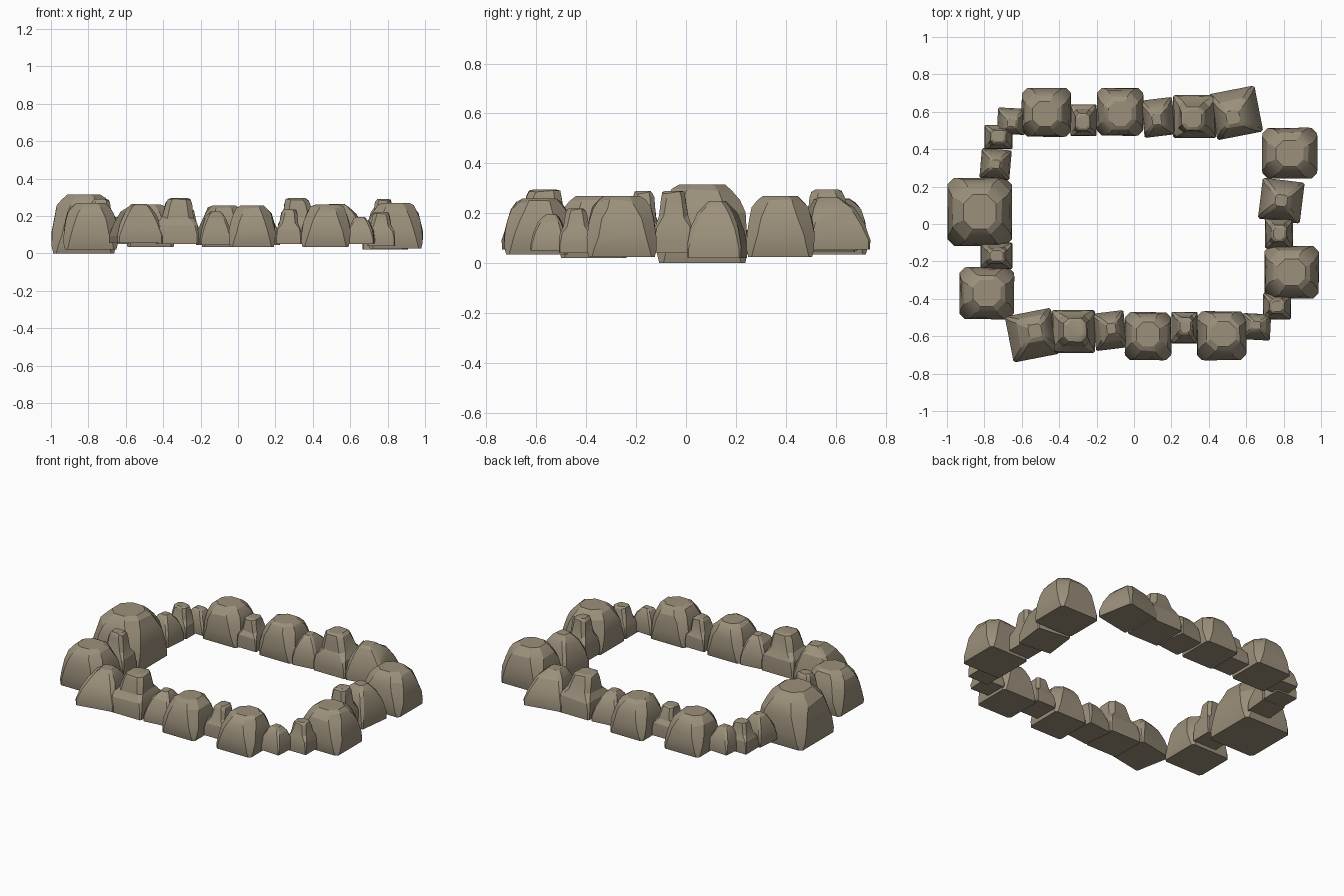
import bpy, bmesh, math, random
from mathutils import Vector, Matrix

if "Cube" in bpy.data.objects:
    bpy.data.objects.remove(bpy.data.objects["Cube"])

random.seed(4)
mat = bpy.data.materials.new("stone")
mat.diffuse_color = (0.33, 0.28, 0.20, 1)
mat.use_nodes = True
mat.node_tree.nodes["Principled BSDF"].inputs["Base Color"].default_value = mat.diffuse_color

# Rock profiles: (height fraction, half-width scale, corner cut)
PROFILES = {
    "boulder": [(0, .93, .05), (.12, .98, .10), (.35, 1.0, .16), (.62, .93, .20),
                (.80, .83, .24), (.93, .68, .26), (1, .50, .28)],
    "facet": [(0, .98, .03), (.18, 1.0, .04), (.50, .90, .08), (.78, .68, .12),
              (.93, .46, .14), (1, .28, .18)],
    "tower": [(0, .98, .03), (.20, 1.0, .04), (.42, .95, .06), (.58, .74, .16),
              (.88, .62, .20), (.96, .55, .22), (1, .40, .25)],
}
count = {}


def rock(kind, x0, x1, y0, y1, z0, z1, rot=0, lean=(0, 0)):
    """Stack of corner-cut rectangles; lean shifts the top."""
    hx, hy = (x1 - x0) / 2, (y1 - y0) / 2
    bm = bmesh.new()
    rings = []
    prof = PROFILES[kind]
    for i, (t, s, c) in enumerate(prof):
        a, b = hx * s, hy * s
        k = 2 * c * min(a, b)
        pts = [(a, b - k), (a - k, b), (-a + k, b), (-a, b - k),
               (-a, -b + k), (-a + k, -b), (a - k, -b), (a, -b + k)]
        j = 0.04 * min(hx, hy) if 1 < i < len(prof) - 1 else 0
        tilt = 0.03 * (z1 - z0) if 1 < i < len(prof) - 1 else 0
        ring = []
        for x, y in pts:
            ring.append(bm.verts.new((
                x + lean[0] * t * t + random.uniform(-j, j * .3) * (1 if x > 0 else -1),
                y + lean[1] * t * t + random.uniform(-j, j * .3) * (1 if y > 0 else -1),
                z0 + (z1 - z0) * t + random.uniform(-tilt, tilt))))
        rings.append(ring)
    for r, q in zip(rings, rings[1:]):
        for i in range(8):
            n = (i + 1) % 8
            bm.faces.new((r[i], r[n], q[n], q[i]))
    bm.faces.new(rings[0][::-1])
    bm.faces.new(rings[-1])
    bm.transform(Matrix.Translation(Vector(((x0 + x1) / 2, (y0 + y1) / 2, 0)))
                 @ Matrix.Rotation(math.radians(rot), 4, 'Z'))
    bmesh.ops.recalc_face_normals(bm, faces=bm.faces)
    count[kind] = count.get(kind, 0) + 1
    name = f"{kind}_rock_{count[kind]}"
    me = bpy.data.meshes.new(name)
    bm.to_mesh(me)
    bm.free()
    me.materials.append(mat)
    ob = bpy.data.objects.new(name, me)
    bpy.context.collection.objects.link(ob)
    bpy.context.view_layer.objects.active = ob
    ob.select_set(True)
    bpy.ops.object.shade_smooth_by_angle(angle=math.radians(20))
    ob.select_set(False)


# Front row, repeated for the back row by a half turn
row = [
    ("facet", -.67, -.42, -.72, -.47, .055, .265, 11, (.02, .02)),
    ("tower", -.44, -.21, -.69, -.46, .05, .295, 0, (.01, .01)),
    ("facet", -.215, -.045, -.67, -.47, .045, .225, 7, (.01, .01)),
    ("boulder", -.05, .20, -.73, -.47, .035, .255, 0, (0, .01)),
    ("tower", .20, .34, -.64, -.47, .05, .235, 0, (.005, .01)),
    ("boulder", .335, .60, -.73, -.465, .035, .26, 0, (.01, .01)),
    ("facet", .58, .73, -.62, -.48, .05, .195, -3, (0, .01)),
]
for kind, x0, x1, y0, y1, z0, z1, rot, lean in row:
    rock(kind, x0, x1, y0, y1, z0, z1, rot, lean)
    rock(kind, -x1, -x0, -y1, -y0, z0, z1, rot, (-lean[0], -lean[1]))

# Right side
rock("boulder", .685, .98, .24, .515, .025, .27)
rock("facet", .675, .90, .015, .235, .02, .25, -7)
rock("tower", .70, .85, -.13, .03, .04, .29)
rock("boulder", .695, .99, -.40, -.115, .025, .27)
rock("tower", .69, .84, -.51, -.37, .04, .22)

# Left side
rock("boulder", -.935, -.64, -.51, -.23, .02, .27)
rock("tower", -.82, -.65, -.24, -.10, .04, .29)
rock("boulder", -1.0, -.65, -.12, .25, 0, .315)
rock("facet", -.82, -.66, .24, .40, .04, .215, -5)
rock("tower", -.80, -.65, .40, .53, .04, .22)
